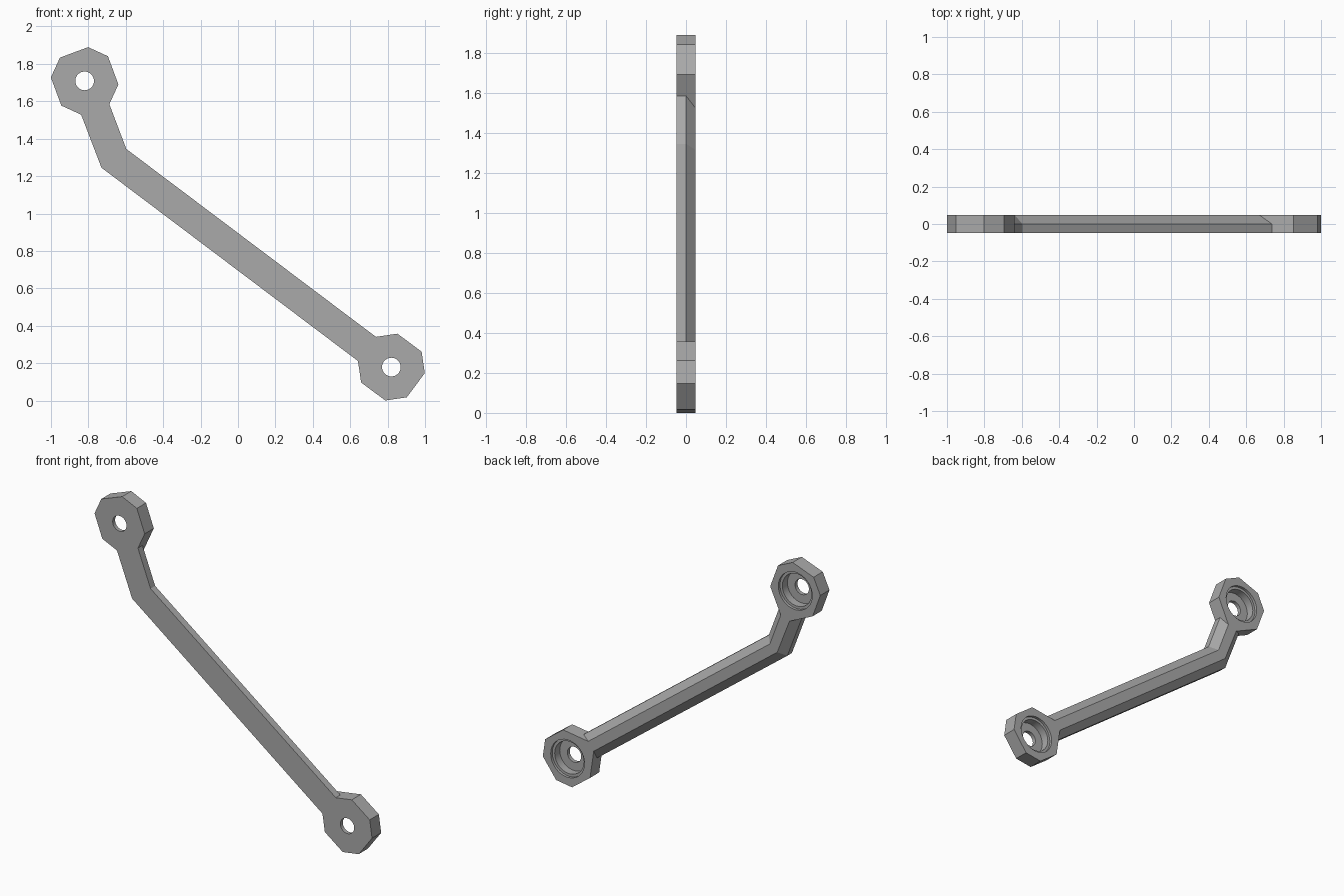
import bpy, bmesh, math
from mathutils import Vector

cube = bpy.data.objects.get("Cube")
if cube:
    bpy.data.objects.remove(cube, do_unlink=True)

HALF = 0.047       # half thickness, also the back chamfer size
RADIUS = 0.1815    # corner radius of each eyelet
NECK = 26.3        # half angle of the eyelet side that meets the arm

grey = bpy.data.materials.new("grey_metal")
grey.use_nodes = True
colour = (0.4, 0.4, 0.4, 1)
grey.diffuse_color = colour
grey.node_tree.nodes["Principled BSDF"].inputs["Base Color"].default_value = colour


def polar(angle, length=1.0):
    a = math.radians(angle)
    return Vector((math.cos(a), math.sin(a))) * length


def eyelet(centre, arm_angle):
    """Eight corners running anticlockwise from one neck corner to the other,
    with the back corners of the neck slid along the sides to meet the chamfer."""
    front = []
    for k in range(4):
        base = arm_angle + 90 * k
        front += [centre + polar(base + NECK, RADIUS),
                  centre + polar(base + 90 - NECK, RADIUS)]
    back = [p.copy() for p in front]
    slide = HALF * math.sqrt(2)
    back[0] += (front[0] - front[1]).normalized() * slide
    back[-1] += (front[-1] - front[-2]).normalized() * slide
    return front, back


# Outline: upper eyelet, elbow, lower eyelet, elbow
upper = Vector((-0.82, 1.709))
lower = Vector((0.82, 0.179))
elbow_low, elbow_high = Vector((-0.73, 1.245)), Vector((-0.597, 1.345))
inset = (elbow_high - elbow_low).normalized() * 0.05
up_f, up_b = eyelet(upper, -69.6)
lo_f, lo_b = eyelet(lower, 143.4)
outline = up_f + [elbow_low] + lo_f + [elbow_high]
back_outline = up_b + [elbow_low + inset] + lo_b + [elbow_high - inset]

# Bracket body: straight front half, chamfered arm on the back half
bm = bmesh.new()
loops = [[bm.verts.new((p.x, y, p.y)) for p in pts]
         for pts, y in ((outline, -HALF), (outline, 0), (back_outline, HALF))]
count = len(outline)
for a, b in zip(loops, loops[1:]):
    for i in range(count):
        j = (i + 1) % count
        bm.faces.new((a[i], a[j], b[j], b[i]))
bm.faces.new(loops[0])
bm.faces.new(loops[-1])
bmesh.ops.recalc_face_normals(bm, faces=bm.faces)
mesh = bpy.data.meshes.new("bracket_arm")
bm.to_mesh(mesh)
bm.free()
mesh.materials.append(grey)
bracket = bpy.data.objects.new("bracket_arm", mesh)
bpy.context.collection.objects.link(bracket)


def hole_cutter(centre, name):
    """Stepped round cutter: bolt hole, deep pocket, shallow rim step."""
    steps = [(0.05, -0.1), (0.05, -0.022), (0.105, -0.022),
             (0.105, 0.03), (0.122, 0.03), (0.122, 0.1)]
    cut = bmesh.new()
    rings = [[cut.verts.new((centre.x + p.x, y, centre.y + p.y))
              for p in (polar(360 * k / 32, r) for k in range(32))]
             for r, y in steps]
    for a, b in zip(rings, rings[1:]):
        for i in range(32):
            j = (i + 1) % 32
            cut.faces.new((a[i], a[j], b[j], b[i]))
    cut.faces.new(rings[0])
    cut.faces.new(rings[-1])
    bmesh.ops.recalc_face_normals(cut, faces=cut.faces)
    data = bpy.data.meshes.new(name)
    cut.to_mesh(data)
    cut.free()
    data.materials.append(grey)
    obj = bpy.data.objects.new(name, data)
    bpy.context.collection.objects.link(obj)
    obj.hide_render = True
    return obj


# Bore both eyelets
bpy.context.view_layer.objects.active = bracket
for centre, name in ((upper, "upper_hole_cutter"), (lower, "lower_hole_cutter")):
    cutter = hole_cutter(centre, name)
    mod = bracket.modifiers.new(name, 'BOOLEAN')
    mod.operation = 'DIFFERENCE'
    mod.solver = 'EXACT'
    mod.object = cutter
    bpy.ops.object.modifier_apply(modifier=mod.name)
    bpy.data.objects.remove(cutter, do_unlink=True)

# Smooth the round bores, keep the flat sides crisp
bpy.ops.object.select_all(action='DESELECT')
bracket.select_set(True)
bpy.ops.object.shade_smooth_by_angle(angle=math.radians(20))
